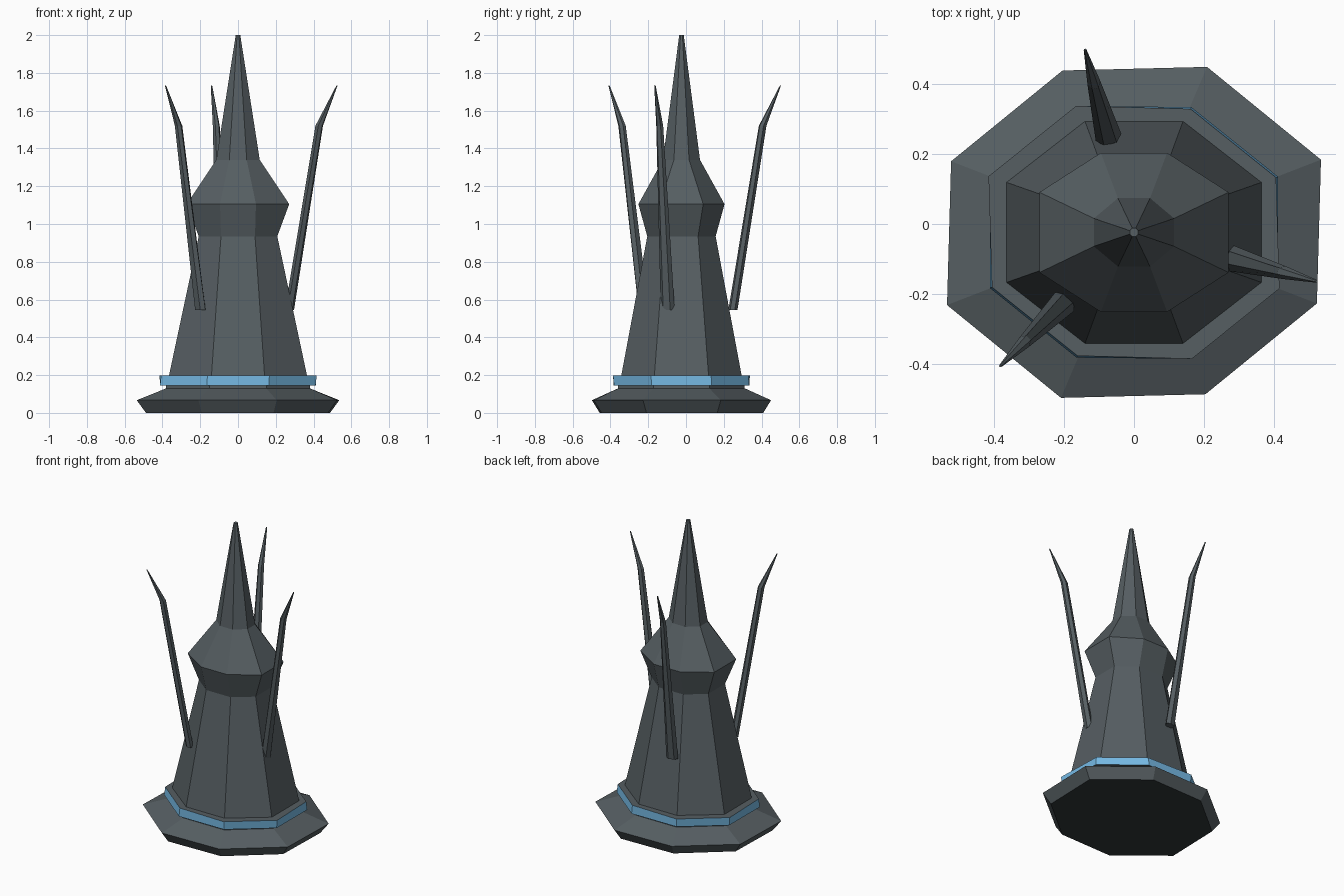
import bpy, bmesh, math
from mathutils import Vector

if "Cube" in bpy.data.objects:
    bpy.data.objects.remove(bpy.data.objects["Cube"])

CENTRE_Y = -0.024


def material(name, rgb):
    m = bpy.data.materials.new(name)
    m.use_nodes = True
    color = (*rgb, 1)
    m.diffuse_color = color
    bsdf = next(n for n in m.node_tree.nodes if n.type == 'BSDF_PRINCIPLED')
    bsdf.inputs["Base Color"].default_value = color
    bsdf.inputs["Roughness"].default_value = 0.8
    return m


SLATE = material("slate_grey", (0.092, 0.112, 0.122))
BLUE = material("light_blue", (0.18, 0.49, 0.78))
DARK = material("underside_black", (0.03, 0.038, 0.04))


def octagon(z, side, front, skew=0.0):
    """Octagon from its side and front corners; skew pulls it along a diagonal."""
    quarter = [side, front]
    pts = []
    for sx, sy in ((1, 1), (-1, 1), (-1, -1), (1, -1)):
        corners = quarter if sx * sy > 0 else quarter[::-1]
        k = 1 + skew * sx * sy
        pts += [Vector((sx * x * k, sy * y * k + CENTRE_Y, z)) for x, y in corners]
    return pts


def loft(name, rings, mats):
    """Skin a stack of equal rings and cap both ends."""
    bm = bmesh.new()
    loops = [[bm.verts.new(p) for p in ring] for ring in rings]
    n = len(loops[0])
    for low, high in zip(loops, loops[1:]):
        for i in range(n):
            j = (i + 1) % n
            bm.faces.new((low[i], low[j], high[j], high[i]))
    bm.faces.new(loops[0][::-1])
    bm.faces.new(loops[-1])
    bmesh.ops.recalc_face_normals(bm, faces=bm.faces)
    mesh = bpy.data.meshes.new(name)
    bm.to_mesh(mesh)
    bm.free()
    for m in mats:
        mesh.materials.append(m)
    obj = bpy.data.objects.new(name, mesh)
    bpy.context.collection.objects.link(obj)
    return obj


# Flared plinth with a dark underside
plinth = loft("plinth", [
    octagon(0.0, (0.482, 0.187), (0.19, 0.428), 0.011),
    octagon(0.067, (0.53, 0.206), (0.207, 0.469), 0.011),
    octagon(0.13, (0.38, 0.148), (0.15, 0.335)),
    octagon(0.16, (0.38, 0.148), (0.15, 0.335)),
], [SLATE, DARK])
for face in plinth.data.polygons:
    face.material_index = int(face.normal.z < -0.95)

# Collar with blue sides and grey top and bottom
collar = loft("collar_band", [
    octagon(0.145, (0.412, 0.159), (0.164, 0.358), 0.003),
    octagon(0.199, (0.412, 0.159), (0.164, 0.358), -0.012),
], [SLATE, BLUE])
for face in collar.data.polygons:
    face.material_index = int(abs(face.normal.z) < 0.7)

# Tower body, flared head and spire
loft("tower", [
    octagon(0.19, (0.367, 0.144), (0.141, 0.32)),
    octagon(0.935, (0.208, 0.088), (0.09, 0.181)),
    octagon(1.105, (0.271, 0.115), (0.095, 0.228)),
    octagon(1.34, (0.115, 0.04), (0.046, 0.098)),
    octagon(2.0, (0.012, 0.005), (0.005, 0.012)),
], [SLATE])


# Three bent spikes leaning outward around the tower
def spike(name, angle):
    out = Vector((math.cos(angle), math.sin(angle), 0))
    across = Vector((-out.y, out.x, 0))
    sections = [  # height, distance out, half depth, half width
        (0.545, 0.282, 0.023, 0.038),
        (1.52, 0.445, 0.021, 0.019),
        (1.732, 0.542, 0.003, 0.004),
    ]
    rings = []
    for z, r, depth, width in sections:
        ring = []
        for i in range(6):
            a = math.tau * i / 6
            ring.append(out * (r + depth * math.sin(a)) + across * width * math.cos(a)
                        + Vector((0, CENTRE_Y, z)))
        rings.append(ring)
    loft(name, rings, [SLATE])


for name, degrees in (("left_spike", -15), ("back_spike", 105), ("front_right_spike", 225)):
    spike(name, math.radians(degrees))
